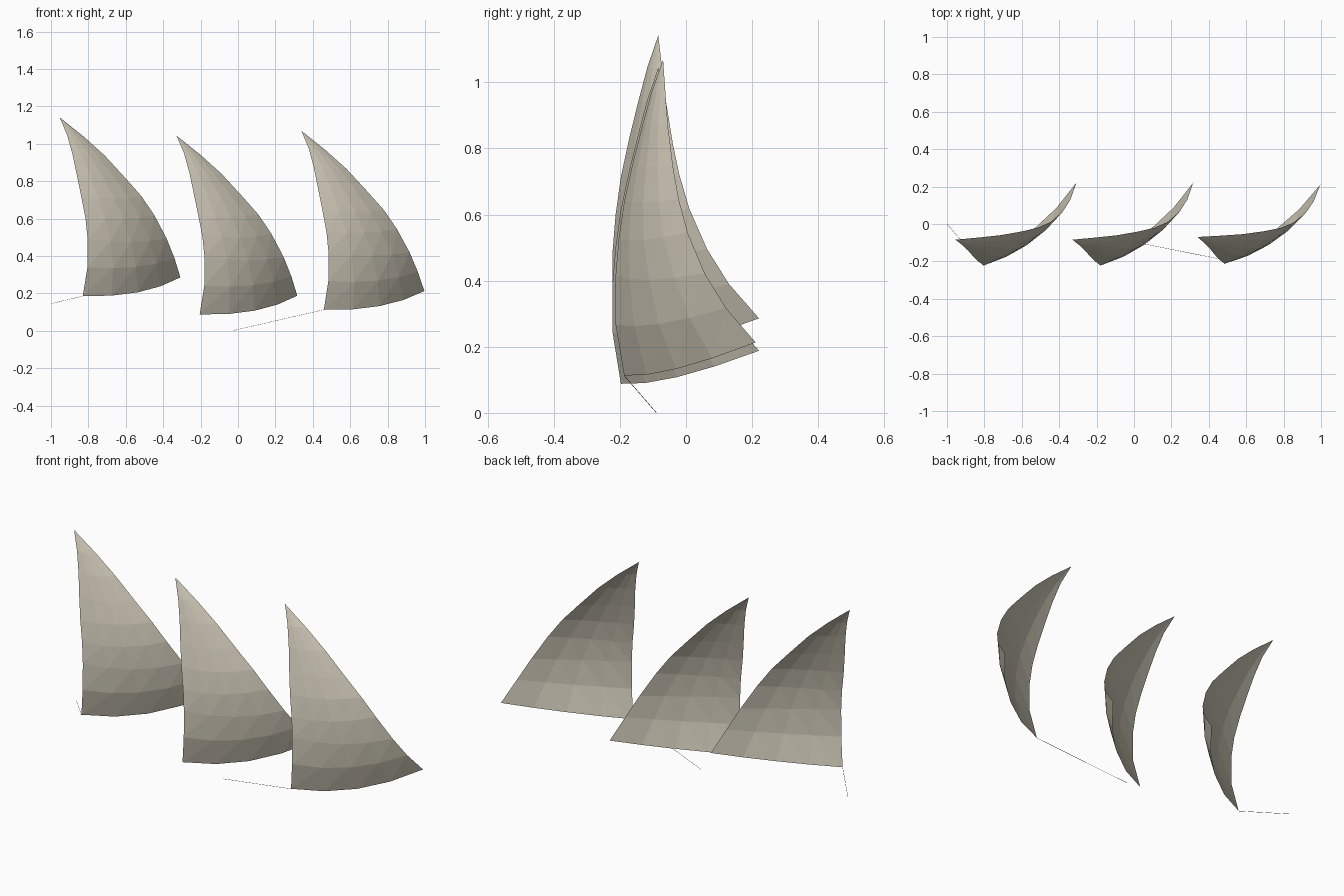
import bpy, bmesh
from mathutils import Vector, Matrix

if "Cube" in bpy.data.objects:
    bpy.data.objects.remove(bpy.data.objects["Cube"])

def material(name, rgb):
    m = bpy.data.materials.new(name)
    m.diffuse_color = (*rgb, 1)
    m.use_nodes = True
    m.node_tree.nodes["Principled BSDF"].inputs["Base Color"].default_value = m.diffuse_color
    return m

canvas = material("cream canvas", (0.60, 0.56, 0.46))
rope = material("cream rope", (0.58, 0.55, 0.45))

# Edge profiles of one sail, bottom to top
LUFF = [(-.83, -.197, .186), (-.805, -.222, .34), (-.804, -.222, .49),
        (-.815, -.213, .60), (-.837, -.197, .714), (-.861, -.172, .83),
        (-.885, -.144, .944), (-.913, -.117, 1.046), (-.954, -.084, 1.142)]
LEECH = [(-.308, .221, .286), (-.34, .13, .39), (-.382, .064, .495),
         (-.447, .01, .618), (-.516, -.02, .72), (-.60, -.04, .815),
         (-.714, -.06, .939), (-.826, -.072, 1.04), (-.954, -.084, 1.142)]
COLS = 4
TACK = Vector(LUFF[0])

def link(name, bm, mat):
    me = bpy.data.meshes.new(name)
    bm.to_mesh(me)
    bm.free()
    me.materials.append(mat)
    ob = bpy.data.objects.new(name, me)
    bpy.context.collection.objects.link(ob)
    return ob

def sail(name, tack, turn=0.0):
    bm = bmesh.new()
    rows = []
    for i, (a, b) in enumerate(zip(LUFF, LEECH)):
        a, b = Vector(a), Vector(b)
        chord = b - a
        # wind-filled belly, square to the chord, plus a sagging foot
        out = Vector((chord.y, -chord.x, 0)) * 0.077
        sag = Vector((0, 0, -0.03 * (1 - i / 8) ** 2))
        row = []
        for j in range(COLS + 1):
            t = j / COLS
            row.append(bm.verts.new(a + chord * t + (out + sag) * 4 * t * (1 - t)))
        rows.append(row)
    for lo, hi in zip(rows, rows[1:]):
        for j in range(COLS):
            bm.faces.new((lo[j], lo[j + 1], hi[j + 1], hi[j]))
    bmesh.ops.remove_doubles(bm, verts=bm.verts, dist=1e-4)
    bmesh.ops.triangulate(bm, faces=bm.faces)
    bmesh.ops.transform(bm, verts=bm.verts, matrix=Matrix.Translation(tack)
                        @ Matrix.Rotation(turn, 4, 'Z') @ Matrix.Translation(-TACK))
    return link(name, bm, canvas)

def line(name, start, end, r=0.001):
    start, end = Vector(start), Vector(end)
    d = end - start
    bm = bmesh.new()
    bmesh.ops.create_cone(bm, segments=3, radius1=r, radius2=r, depth=d.length, cap_ends=True)
    bmesh.ops.transform(bm, verts=bm.verts, matrix=Matrix.Translation((start + end) / 2)
                        @ d.to_track_quat('Z', 'Y').to_matrix().to_4x4())
    return link(name, bm, rope)

# Three sails in a row
tack3 = Vector((.459, -.187, .113))
sail("left_sail", TACK)
sail("middle_sail", TACK + Vector((.625, 0, -.098)))
sail("right_sail", tack3, -0.038)

# Thin lines from the lower corners
line("left_line", TACK, (-1, 0, .145))
line("right_line", tack3, (-.03, -.09, .001))
